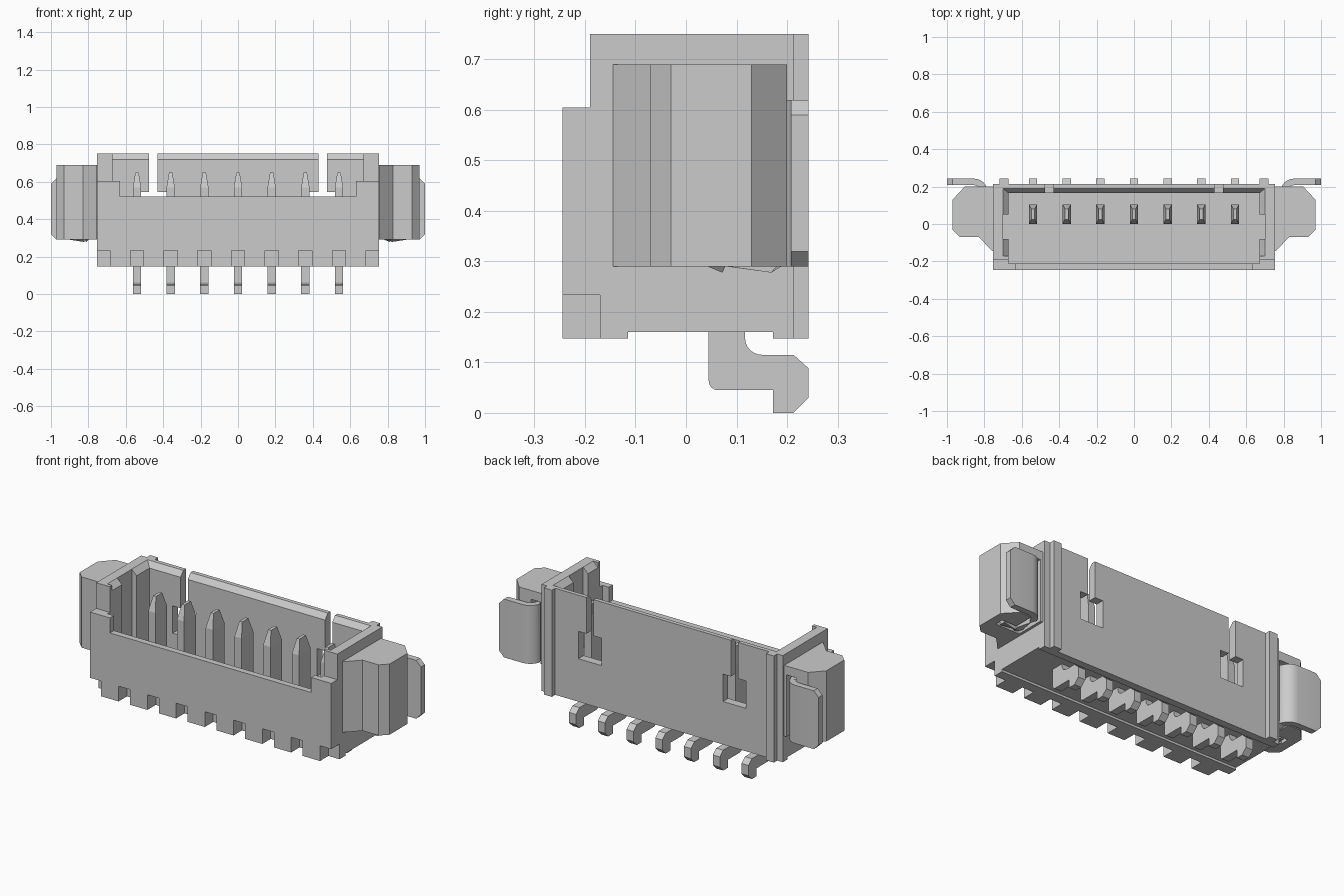
import bpy, bmesh, math

if "Cube" in bpy.data.objects:
    bpy.data.objects.remove(bpy.data.objects["Cube"])

grey = bpy.data.materials.new("plain grey")
grey.use_nodes = True
grey.diffuse_color = (0.6, 0.6, 0.6, 1)
grey.node_tree.nodes["Principled BSDF"].inputs["Base Color"].default_value = (0.6, 0.6, 0.6, 1)


def finish(bm, name):
    bmesh.ops.recalc_face_normals(bm, faces=bm.faces)
    mesh = bpy.data.meshes.new(name)
    bm.to_mesh(mesh)
    bm.free()
    ob = bpy.data.objects.new(name, mesh)
    bpy.context.collection.objects.link(ob)
    mesh.materials.append(grey)
    return ob


def loft(name, low, high):
    """Solid between two matching rings of 3D points."""
    bm = bmesh.new()
    a = [bm.verts.new(p) for p in low]
    b = [bm.verts.new(p) for p in high]
    bm.faces.new(a)
    bm.faces.new(b)
    for i in range(len(a)):
        j = (i + 1) % len(a)
        bm.faces.new((a[i], a[j], b[j], b[i]))
    return finish(bm, name)


def rect(x0, x1, y0, y1, z):
    return [(x0, y0, z), (x1, y0, z), (x1, y1, z), (x0, y1, z)]


def box(name, x0, x1, y0, y1, z0, z1):
    return loft(name, rect(x0, x1, y0, y1, z0), rect(x0, x1, y0, y1, z1))


def apply_mods(ob):
    bpy.ops.object.select_all(action='DESELECT')
    bpy.context.view_layer.objects.active = ob
    ob.select_set(True)
    for m in list(ob.modifiers):
        bpy.ops.object.modifier_apply(modifier=m.name)


def boolean(ob, tool, op='DIFFERENCE'):
    m = ob.modifiers.new("bool", 'BOOLEAN')
    m.operation, m.object, m.solver = op, tool, 'EXACT'
    apply_mods(ob)
    bpy.data.objects.remove(tool)


def cut(ob, *dims):
    boolean(ob, box("cutter", *dims))


def cut_pair(ob, x0, x1, *dims):
    cut(ob, x0, x1, *dims)
    cut(ob, -x1, -x0, *dims)


def arc(cx, cy, r, a0, a1, n=6):
    """Points on an arc, angles in degrees."""
    return [(cx + r * math.cos(math.radians(a0 + (a1 - a0) * i / n)),
             cy + r * math.sin(math.radians(a0 + (a1 - a0) * i / n))) for i in range(n + 1)]


# Housing shell
W, TOP, BASE = 0.755, 0.75, 0.147
housing = box("housing", -W, W, -0.245, 0.213, BASE, TOP)
for s in (-1, 1):
    boolean(housing, box("ridge", s * 0.695 - 0.025, s * 0.695 + 0.025, 0.19, 0.243, BASE, TOP), 'UNION')

# Mating cavity, side grooves, flared rim and lowered front
cut(housing, -0.67, 0.67, -0.21, 0.165, 0.30, 1)
cut(housing, -0.70, 0.70, -0.08, 0.05, 0.30, 1)
boolean(housing, loft("flare", rect(-0.67, 0.67, -0.17, 0.165, 0.72),
                      rect(-0.706, 0.706, -0.17, 0.195, 0.756)))
cut(housing, -1, 1, -0.4, -0.19, 0.605, 1)
cut(housing, -0.63, 0.63, -0.4, -0.15, 0.52, 1)

# Latch slots and windows in the back wall
cut_pair(housing, 0.43, 0.475, 0.1, 0.3, 0.5, 1)
cut_pair(housing, 0.38, 0.525, 0.1, 0.3, 0.39, 0.545)

# Underside recess and front notches
cut(housing, -1, 1, -0.115, 0.172, 0.1, 0.16)
PITCH = 0.18
for i in range(-3, 4):
    cut(housing, i * PITCH - 0.036, i * PITCH + 0.036, -0.4, -0.17, 0.1, 0.233)
cut_pair(housing, 0.685, 1, -0.4, -0.17, 0.1, 0.233)

# Side wings and solder tabs
WING = [(0.75, -0.145), (0.757, -0.145), (0.83, -0.07), (0.93, -0.07), (0.97, -0.03),
        (0.97, 0.13), (0.905, 0.2), (0.75, 0.2)]
TAB = ([(0.90, 0.06), (0.82, 0.06)] + arc(0.82, 0.08, 0.02, 270, 180)
       + [(0.80, 0.17)] + arc(0.855, 0.17, 0.055, 180, 90) + [(0.97, 0.225), (1.0, 0.225)])
for s, side in ((1, "left"), (-1, "right")):
    wing = loft(side + "_wing", [(s * x, y, 0.29) for x, y in WING],
                [(s * x, y, 0.69) for x, y in WING])
    for x0, x1, y0, y1 in ((0.77, 0.83, 0.035, 0.3), (0.80, 0.92, 0.035, 0.085)):
        a, b = sorted((s * x0, s * x1))
        cut(wing, a, b, y0, y1, 0.2, 0.64)

    bm = bmesh.new()
    columns = []
    for i, (x, y) in enumerate(TAB):
        inset = 0.03 if i == len(TAB) - 1 else 0
        columns.append([bm.verts.new((s * x, y, z)) for z in (0.29 + inset, 0.62 - inset)])
    for p, q in zip(columns, columns[1:]):
        bm.faces.new((p[0], q[0], q[1], p[1]))
    tab = finish(bm, side + "_solder_tab")
    m = tab.modifiers.new("thickness", 'SOLIDIFY')
    m.thickness, m.offset = 0.035, 0
    apply_mods(tab)
    bpy.ops.object.shade_smooth_by_angle(angle=math.radians(35))

# Contact pins: tapered blade above, bent foot below
FOOT = ([(0.045, 0.2)] + arc(0.063, 0.063, 0.018, 180, 270, 4)
        + [(0.172, 0.045), (0.172, 0), (0.213, 0), (0.243, 0.03), (0.243, 0.088), (0.213, 0.115)]
        + arc(0.15, 0.148, 0.033, 270, 180) + [(0.117, 0.2)])
H = 0.022
for i in range(-3, 4):
    x = i * PITCH
    box(f"pin_blade_{i + 4}", x - H, x + H, 0.0, 0.105, 0.28, 0.57)
    loft(f"pin_tip_{i + 4}", rect(x - H, x + H, 0.0, 0.105, 0.57),
         rect(x - 0.009, x + 0.009, 0.025, 0.08, 0.65))
    loft(f"pin_foot_{i + 4}", [(x - H, y, z) for y, z in FOOT], [(x + H, y, z) for y, z in FOOT])
